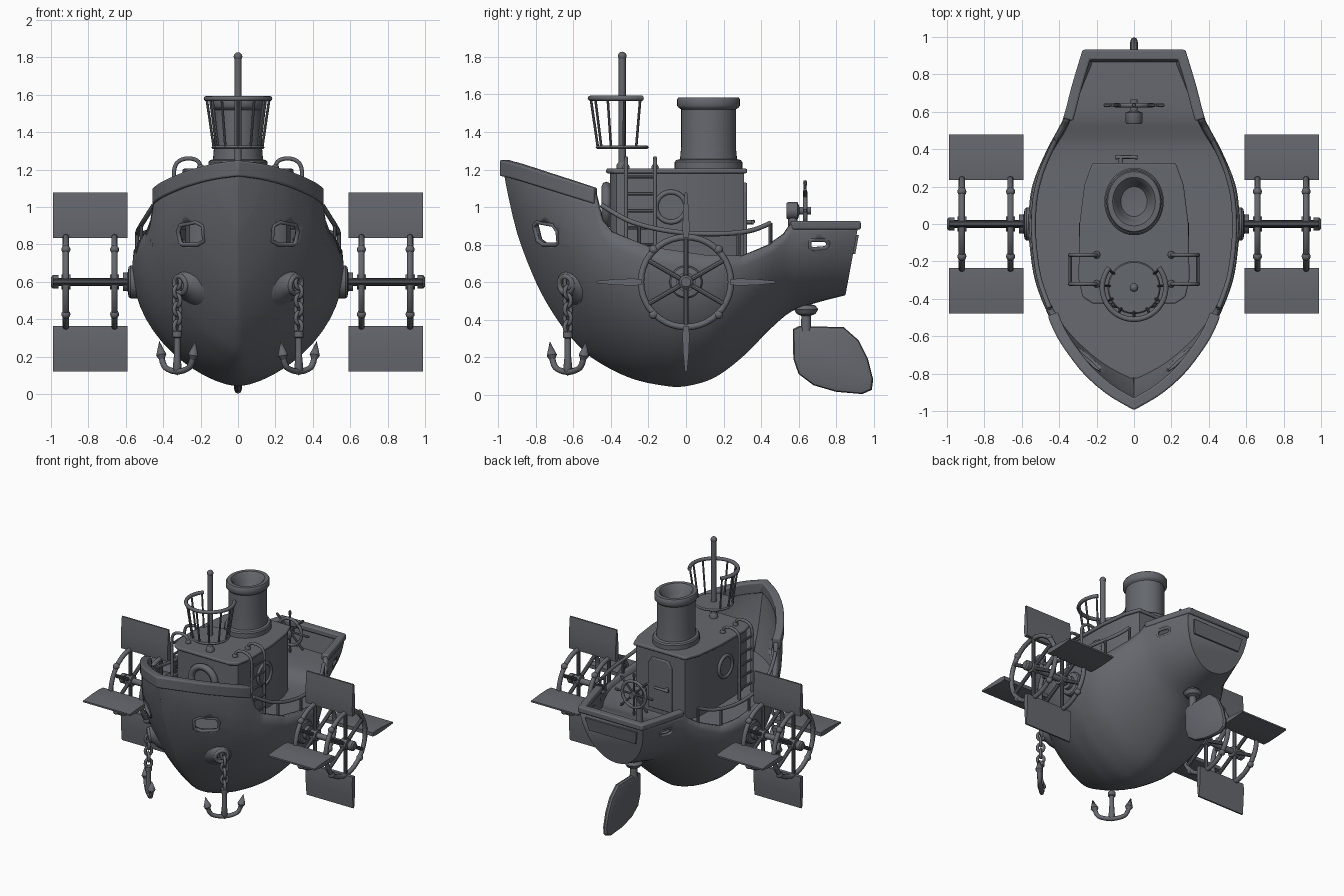
import bpy, bmesh, math
from mathutils import Vector as V

if "Cube" in bpy.data.objects:
    bpy.data.objects.remove(bpy.data.objects["Cube"])

paint = bpy.data.materials.new('dark_grey_paint')
paint.diffuse_color = (.13, .138, .155, 1)
paint.use_nodes = True
paint.node_tree.nodes["Principled BSDF"].inputs["Base Color"].default_value = paint.diffuse_color

def finish(ob, angle=35):
    bpy.ops.object.select_all(action='DESELECT')
    ob.select_set(True)
    bpy.context.view_layer.objects.active = ob
    if ob.type == 'CURVE':
        bpy.ops.object.convert(target='MESH')
        ob = bpy.context.view_layer.objects.active
    ob.data.materials.clear()
    ob.data.materials.append(paint)
    bpy.ops.object.shade_smooth_by_angle(angle=math.radians(angle))
    return ob

def skin(name, rings, wrap=True, caps=(0, -1), bevel=0, angle=35):
    bm = bmesh.new()
    vs = [[bm.verts.new(p) for p in r] for r in rings]
    for a, b in zip(vs, vs[1:]):
        n = len(a)
        for i in range(n if wrap else n - 1):
            j = (i + 1) % n
            bm.faces.new((a[i], a[j], b[j], b[i]))
    for c in caps:
        bm.faces.new(vs[c])
    bmesh.ops.remove_doubles(bm, verts=bm.verts[:], dist=1e-5)
    bmesh.ops.recalc_face_normals(bm, faces=bm.faces[:])
    me = bpy.data.meshes.new(name)
    bm.to_mesh(me)
    bm.free()
    ob = bpy.data.objects.new(name, me)
    bpy.context.collection.objects.link(ob)
    if bevel:
        m = ob.modifiers.new('bevel', 'BEVEL')
        m.width, m.segments = bevel, 3
    return finish(ob, angle)

def lathe(name, prof, loc, axis=(0, 0, 1), seg=32, sx=1, caps=()):
    q = V(axis).to_track_quat('Z', 'Y')
    rings = [[V(loc) + q @ V((r * math.cos(k * math.tau / seg) * sx, r * math.sin(k * math.tau / seg), h))
              for k in range(seg)] for r, h in prof]
    return skin(name, rings, caps=caps)

def rod(name, p, q, r, seg=12):
    d = V(q) - V(p)
    return lathe(name, [(r, 0), (r, d.length)], p, d, seg, caps=(0, -1))

def ball(name, loc, r):
    return lathe(name, [(r * math.sin(i * math.pi / 8), -r * math.cos(i * math.pi / 8)) for i in range(9)], loc, seg=16)

def tube(name, pts, r, cyclic=False, smooth=True):
    cu = bpy.data.curves.new(name, 'CURVE')
    cu.dimensions, cu.bevel_depth, cu.bevel_resolution, cu.use_fill_caps = '3D', r, 2, True
    sp = cu.splines.new('NURBS' if smooth and not cyclic else 'POLY')
    sp.points.add(len(pts) - 1)
    for s, p in zip(sp.points, pts):
        s.co = (*p, 1)
    sp.use_cyclic_u = cyclic
    if smooth and not cyclic:
        sp.order_u, sp.use_endpoint_u, sp.resolution_u = 3, True, 4
    ob = bpy.data.objects.new(name, cu)
    bpy.context.collection.objects.link(ob)
    return finish(ob, 50)

def ring(name, loc, axis, R, r, sx=1, seg=32):
    q = V(axis).to_track_quat('Z', 'Y')
    return tube(name, [V(loc) + q @ V((R * sx * math.cos(k * math.tau / seg), R * math.sin(k * math.tau / seg), 0))
                       for k in range(seg)], r, True)

def prism(name, pts, off, bevel=0):
    return skin(name, [[V(p) for p in pts], [V(p) + V(off) for p in pts]], bevel=bevel)

def interp(tab, x, linear=False):
    x = min(max(x, tab[0][0]), tab[-1][0])
    i = next(k for k in range(len(tab) - 1) if x <= tab[k + 1][0])
    (x0, y0), (x1, y1) = tab[i], tab[i + 1]
    t, h = (x - x0) / (x1 - x0), x1 - x0
    if linear:
        return y0 + (y1 - y0) * t
    def slope(k):
        a, b = tab[max(k - 1, 0)], tab[min(k + 1, len(tab) - 1)]
        return (b[1] - a[1]) / (b[0] - a[0])
    return ((2*t**3 - 3*t*t + 1) * y0 + (t**3 - 2*t*t + t) * h * slope(i)
            + (3*t*t - 2*t**3) * y1 + (t**3 - t*t) * h * slope(i + 1))

# Hull lines: half width, keel, sheer, widest height and section fullness along y
WIDTH = [(-.975, 0), (-.9, .13), (-.8, .25), (-.7, .335), (-.6, .405), (-.5, .455), (-.3, .53), (-.1, .56),
         (0, .565), (.2, .545), (.4, .465), (.55, .385), (.7, .33), (.85, .27)]
KEEL = [(-.975, 1.2), (-.95, 1.07), (-.9, .86), (-.8, .6), (-.7, .42), (-.6, .29), (-.5, .195), (-.3, .09),
        (-.1, .045), (0, .045), (.15, .09), (.3, .2), (.45, .35), (.55, .435), (.65, .475), (.85, .53)]
SHEER = [(-.975, 1.24), (-.9, 1.22), (-.49, 1.09), (-.45, .93), (-.4, .87), (-.2, .79), (.1, .745), (.3, .74),
         (.45, .8), (.53, .86), (.56, .91), (.85, .91)]
FULL = [(-.975, 1.25), (-.8, 1.1), (-.6, .95), (-.4, .8), (0, .68), (.3, .7), (.5, .8), (.85, .9)]
EXPO = [(-.975, 1), (-.6, .85), (-.2, .65), (.3, .65), (.85, .5)]
sheer = lambda y: interp(SHEER, y, True)

def hx(y, z):
    k = interp(KEEL, y)
    t = max((z - k) / (interp(FULL, y) - k), 0)
    w = max(interp(WIDTH, y), 0)
    return w * (1 - .1 * (t - 1)) if t > 1 else w * (1 - (1 - t) ** 2) ** interp(EXPO, y, True)

def hp(y, z, s=1, inset=0):
    return V((s * max(hx(y, z) - inset, 0), y + .07 * max(0, (y - .55) / .3) * (z - .53) / .38, z))

# Hull shell
N = 14
ys = sorted({round(-.975 + 1.825 * i / 72, 4) for i in range(73)} | {a for a, _ in SHEER})
rows = []
for y in ys:
    k = interp(KEEL, y)
    zs = [k + (sheer(y) - k) * (i / N) ** 1.6 for i in range(N + 1)]
    rows.append([hp(y, z, -1) for z in zs[:0:-1]] + [hp(y, z) for z in zs])
hull = skin('hull', rows, wrap=False, caps=(-1,), angle=45)
bm = bmesh.new()
bm.from_mesh(hull.data)
# Openings in the bow and stern sides, cut through the shell, with a soft rim
for poly in ([(-.81, .9), (-.79, .92), (-.71, .905), (-.685, .87), (-.68, .81), (-.69, .8), (-.76, .8), (-.79, .82)],
             [(.66, .815), (.67, .825), (.75, .825), (.765, .81), (.76, .79), (.745, .78), (.68, .775), (.66, .785)]):
    edges = list(zip(poly, poly[1:] + poly[:1]))
    lo = [min(p[i] for p in poly) - .05 for i in (0, 1)]
    hi = [max(p[i] for p in poly) + .05 for i in (0, 1)]
    near = lambda: [f for f in bm.faces if abs(f.normal.x) > .1 and
                    lo[0] < f.calc_center_median().y < hi[0] and lo[1] < f.calc_center_median().z < hi[1]]
    bmesh.ops.triangulate(bm, faces=near())
    for (y0, z0), (y1, z1) in edges:
        bm.normal_update()
        fs = near()
        geom = list({e for f in fs for e in f.edges}) + list({v for f in fs for v in f.verts}) + fs
        bmesh.ops.bisect_plane(bm, geom=geom, plane_co=(0, y0, z0), plane_no=(0, z1 - z0, y0 - y1))
    inside = lambda c: all((c.y - a[0]) * (b[1] - a[1]) - (c.z - a[1]) * (b[0] - a[0]) > 0 for a, b in edges)
    bmesh.ops.delete(bm, geom=[f for f in bm.faces if inside(f.calc_center_median())], context='FACES')
    for s in (1, -1):
        tube('opening_rim', [hp(y - (.07 * (y - .55) / .3 * (z - .53) / .38 if y > 0 else 0), z, s, .01)
                             for y, z in poly], .012, True)
bmesh.ops.dissolve_degenerate(bm, edges=bm.edges[:], dist=.0005)
bm.normal_update()
if min(bm.faces, key=lambda f: f.calc_center_median().z).normal.z > 0:
    bmesh.ops.reverse_faces(bm, faces=bm.faces[:])
bm.to_mesh(hull.data)
bm.free()
m = hull.modifiers.new('shell', 'SOLIDIFY')
m.thickness, m.offset = .03, -1

# Deck
deck_z = lambda y: interp([(-.9, .76), (.2, .71), (.42, .71), (.58, .75), (.85, .75)], y)
skin('deck', [[hp(y, deck_z(y), -1, .012), hp(y, deck_z(y), 1, .012)] for y in ys if -.84 < y], False, ())

# Bulwark cap rails
def cap_rail(name, pts, out, inn, h):
    rings = []
    for i, p in enumerate(pts):
        ds = ([p - pts[i - 1]] if i else []) + ([pts[i + 1] - p] if i < len(pts) - 1 else [])
        ns = [V((d.y, -d.x, 0)).normalized() for d in ds]
        n = sum(ns, V((0, 0, 0))).normalized()
        n /= max(.4, n.dot(ns[0]))
        rings.append([p + n * out, p - n * inn, p - n * inn - V((0, 0, h)), p + n * out - V((0, 0, h))])
    skin(name, rings, bevel=.01)

bow = [-.485 - .49 * i / 16 for i in range(17)]
top = lambda y, s: hp(y, interp([(-.975, 1.25), (-.9, 1.232), (-.48, 1.1)], y, True), s)
cap_rail('bow_cap_rail', [top(y, -1) for y in bow] + [top(y, 1) for y in bow[-2::-1]], .018, .04, .085)
aft = [.56 + .29 * i / 6 for i in range(7)]
cap_rail('stern_cap_rail', [hp(y, .925) for y in aft] + [hp(y, .925, -1) for y in aft[::-1]], .009, .045, .045)
tr = lambda x, z, d: V((x, .85 + .07 * (z - .53) / .38 + d, z))
skin('transom_panel', [[tr(x, z, d) for x, z in ((-.2, .75), (.2, .75), (.22, .85), (-.22, .85))] for d in (-.01, .012)])

# Cabin with roof, door and front window
half = [(.21, .31), (.25, .2), (.275, 0), (.28, -.28), (.26, -.37), (.21, -.405)]
plan = half + [(-x, y) for x, y in half[::-1]]
prism('cabin', [(x, y, .69) for x, y in plan], (0, 0, .5))
prism('cabin_roof', [(x * 1.06, y * 1.05, 1.18) for x, y in plan], (0, 0, .025), .008)
prism('cabin_door', [(x, .3, z) for x, z in ((-.1, .74), (.1, .74), (.1, 1.08), (.07, 1.13), (-.07, 1.13), (-.1, 1.08))], (0, .025, 0), .006)
rod('door_handle_stem', (-.07, .32, .92), (-.07, .36, .92), .012)
tube('door_handle', [(-.1, .355, .92), (-.05, .362, .925), (.02, .355, .92)], .01)
ring('front_window_frame', (0, -.425, 1.01), (0, 1, 0), .1, .025)
rod('front_window_glass', (0, -.4, 1.01), (0, -.42, 1.01), .1, 32)

# Funnel
lathe('funnel', [(0, 1.2), (.18, 1.2), (.18, 1.24), (.172, 1.25), (.152, 1.255), (.146, 1.32), (.146, 1.52), (.16, 1.53),
                 (.167, 1.54), (.167, 1.575), (.16, 1.585), (.13, 1.585), (.118, 1.575), (.1, 1.52), (.08, 1.49), (0, 1.48)],
      (0, .12, 0), sx=.88, seg=40)

# Mast and crow's nest
rod('mast', (0, -.34, 1.2), (0, -.34, 1.8), .019)
ball('mast_top', (0, -.34, 1.805), .023)
lathe('mast_foot', [(.03, 1.2), (.03, 1.225), (.02, 1.24)], (0, -.34, 0))
polar = lambda a, r, z: V((r * math.cos(math.radians(a)), -.34 + r * math.sin(math.radians(a)), z))
lathe('nest_floor', [(0, 1.31), (.135, 1.31), (.142, 1.318), (.135, 1.328), (0, 1.328)], (0, -.34, 0))
tube('nest_rail', [polar(141 + 258 * i / 30, .17, 1.58) for i in range(31)], .014, smooth=False)
for i in range(9):
    a = 145 + 250 * i / 8
    rod('nest_post', polar(a, .13, 1.32), polar(a, .168, 1.58), .007, 8)

# Steering wheel and stand at the stern
C = V((0, .635, .98))
rod('wheel_stand', (0, .57, .74), (0, .57, .96), .025)
lathe('wheel_hub', [(0, -.1), (.04, -.1), (.046, -.09), (.046, -.04), (.02, -.03), (.02, .03), (0, .03)], C, (0, 1, 0), 20)
ring('wheel_rim', C, (0, 1, 0), .1, .012)
for i in range(8):
    d = V((math.cos(i * math.pi / 4), 0, math.sin(i * math.pi / 4)))
    rod('wheel_spoke', C, C + d * .13, .008, 8)
    lathe('wheel_handle', [(0, 0), (.007, 0), (.011, .03), (.008, .043), (0, .045)], C + d * .118, d, 10)

# Rudder
out = [(.57, .35), (.6, .365), (.84, .36), (.92, .29), (.97, .19), (.998, .08), (.99, .025), (.94, .003), (.8, .015),
       (.68, .05), (.6, .11), (.572, .19)]
shrink = lambda k, x: [(x, .78 + (y - .78) * k, .19 + (z - .19) * k) for y, z in out]
skin('rudder_blade', [shrink(.85, -.022), shrink(.97, -.015), shrink(1, 0), shrink(.97, .015), shrink(.85, .022)])
lathe('rudder_post', [(.028, .34), (.025, .42), (.05, .43), (.065, .455), (.05, .475), (.03, .48), (.03, .54)], (.0, .64, 0), seg=20)

# Parts that repeat on both sides
for s in (1, -1):
    n = 'right_' if s > 0 else 'left_'
    # Paddle wheel
    lathe(n + 'axle_flange', [(0, .5), (.088, .5), (.088, .575), (.08, .585), (.05, .59), (.05, .615), (0, .615)], (0, 0, .6), (s, 0, 0))
    rod(n + 'axle', (s * .55, 0, .6), (s * .99, 0, .6), .022)
    lathe(n + 'axle_cap', [(0, .96), (.036, .96), (.036, .99), (.025, 1), (0, 1)], (0, 0, .6), (s, 0, 0), 20)
    for x in (.66, .92):
        ring(n + 'wheel_ring', (s * x, 0, .6), (1, 0, 0), .24, .017, seg=40)
        rod(n + 'wheel_boss', (s * (x - .025), 0, .6), (s * (x + .025), 0, .6), .04, 20)
        for i in range(6):
            a = math.radians(30 + 60 * i)
            rod(n + 'wheel_arm', (s * x, 0, .6), (s * x, .24 * math.cos(a), .6 + .24 * math.sin(a)), .014, 10)
        for i in range(4):
            a = math.radians(45 + 90 * i)
            ball(n + 'ring_knob', (s * x, .245 * math.cos(a), .6 + .245 * math.sin(a)), .024)
    for i in range(4):
        d = V((0, math.cos(i * math.pi / 2), math.sin(i * math.pi / 2)))
        t = d.cross(V((1, 0, 0)))
        skin(n + 'paddle', [[V((s * x, 0, .6)) + d * r + t * e for x, e in ((.59, -h), (.99, -h), (.99, h), (.59, h))]
                            for r, h in ((.235, .014), (.28, .019), (.38, .015), (.478, .006))])
    # Anchor pipe, chain and anchor
    h = V((s * .278, -.615, .59))
    d = V((s * .72, -.6, -.12)).normalized()
    lathe(n + 'anchor_boss', [(.13, -.05), (.09, 0), (.065, .02), (.055, .04), (.035, .04), (.03, .015), (0, .015)], h, d, 24)
    ring(n + 'anchor_pipe_lip', h + d * .04, d, .045, .014)
    c = V((s * .325, -.63, 0))
    for i in range(6):
        ring(n + 'chain_link', c + V((0, 0, .595 - .047 * i)), (1, s, 0) if i % 2 else (1, -s, 0), .031, .011, .75, 14)
    A = lambda u, z: c + V((s * u * .7, u * .7, z))
    lathe(n + 'anchor_shank', [(0, .1), (.012, .11), (.024, .14), (.018, .2), (.017, .3), (.026, .305), (.026, .335), (0, .345)], c, seg=12)
    tube(n + 'anchor_arms', [A(-.125, .23), (A(-.115, .15)), A(-.05, .125), A(0, .12), A(.05, .125), A(.115, .15), A(.125, .23)], .016)
    for u in (-.122, .122):
        lathe(n + 'anchor_fluke', [(.012, -.03), (.028, 0), (0, .075)], A(u, .21), (s * u * .7, u * .7, .6), 12)
    # Cabin porthole and ladder hooked over the roof
    ring(n + 'porthole_frame', (s * .282, -.08, 1), (1, 0, 0), .08, .013)
    rod(n + 'porthole_glass', (s * .26, -.08, 1), (s * .283, -.08, 1), .08, 32)
    for y in (-.165, -.32):
        tube(n + 'ladder_rail', [(s * x, y, z) for x, z in ((.2, 1.2), (.2, 1.235), (.235, 1.26), (.3, 1.26), (.345, 1.22), (.34, 1.1), (.34, .72))], .011)
        ball(n + 'ladder_foot', (s * .2, y, 1.21), .02)
    for i in range(5):
        rod(n + 'ladder_rung', (s * .34, -.32, .8 + .09 * i), (s * .34, -.165, .8 + .09 * i), .009, 8)
    # Side railing amidships
    R = lambda y, z: V((s * (hx(y, sheer(y)) - .018), y, z))
    line = [(-.45, 1.01), (-.35, .945), (-.25, .905), (-.12, .875), (0, .86), (.15, .855), (.28, .862), (.38, .88), (.45, .915)]
    tube(n + 'railing', [R(y, z) for y, z in line], .013)
    for y, z in line[2::2]:
        rod(n + 'railing_post', R(y, sheer(y) - .02), R(y, z), .01, 8)
